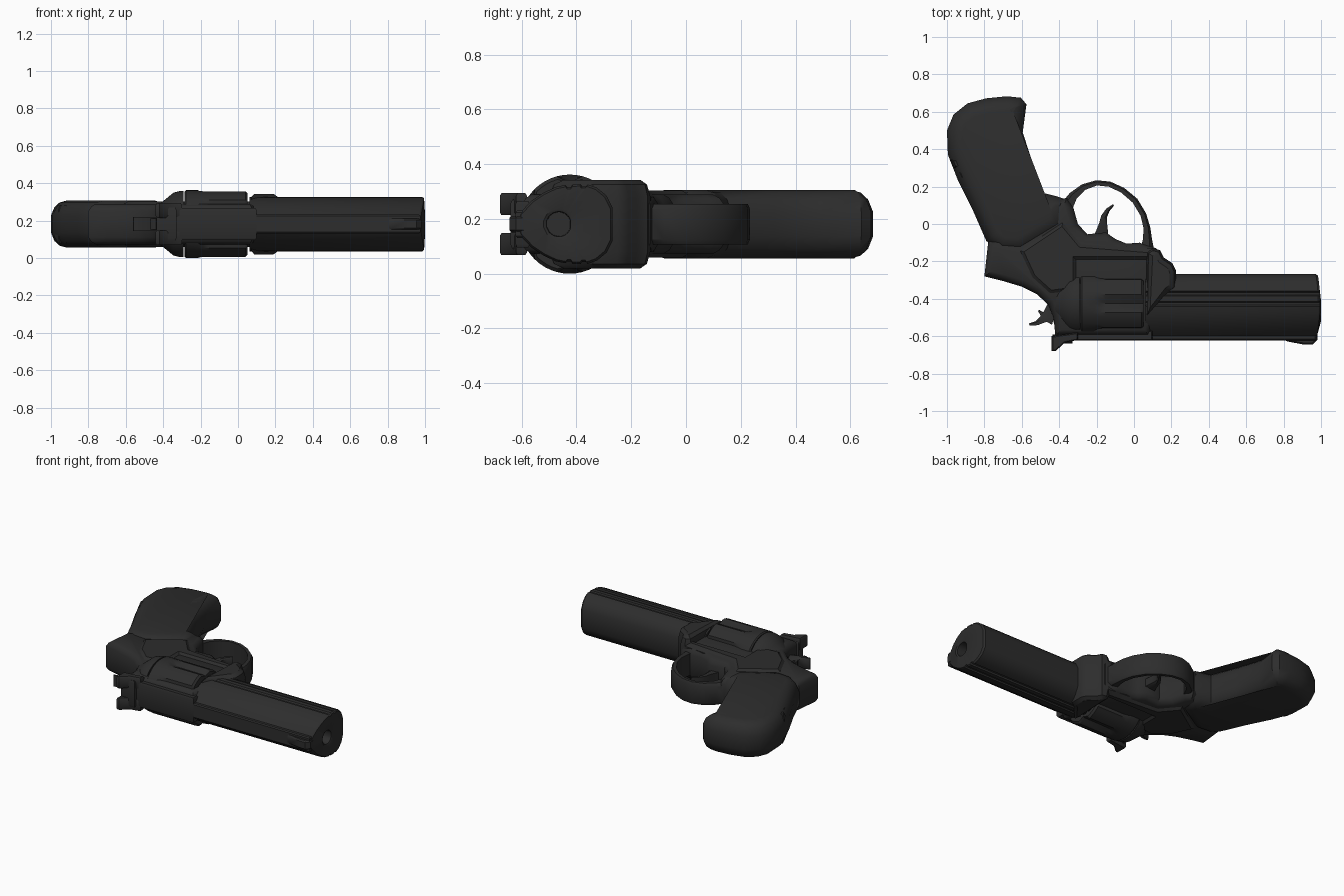
import bpy, bmesh, math
from mathutils import Vector

if "Cube" in bpy.data.objects:
    bpy.data.objects.remove(bpy.data.objects["Cube"])

CZ = 0.181          # mid plane of the model, which lies on its side
AX = -0.425         # y of the cylinder axis

def material(name, v):
    m = bpy.data.materials.new(name)
    m.diffuse_color = (v, v, v, 1)
    m.use_nodes = True
    m.node_tree.nodes["Principled BSDF"].inputs["Base Color"].default_value = m.diffuse_color
    return m

BLACK = material("gunmetal black", 0.026)

def loft(name, rings, angle=35, caps=True):
    """Skin a list of equal-length closed rings of 3D points."""
    bm = bmesh.new()
    vs = [[bm.verts.new(p) for p in r] for r in rings]
    n = len(vs[0])
    for a, b in zip(vs, vs[1:]):
        for i in range(n):
            j = (i + 1) % n
            bm.faces.new((a[i], a[j], b[j], b[i]))
    if caps:
        bm.faces.new(vs[0])
        bm.faces.new(vs[-1])
    bmesh.ops.recalc_face_normals(bm, faces=bm.faces)
    me = bpy.data.meshes.new(name)
    bm.to_mesh(me)
    bm.free()
    me.materials.append(BLACK)
    ob = bpy.data.objects.new(name, me)
    bpy.context.collection.objects.link(ob)
    bpy.ops.object.select_all(action='DESELECT')
    ob.select_set(True)
    bpy.context.view_layer.objects.active = ob
    bpy.ops.object.shade_smooth_by_angle(angle=math.radians(angle))
    return ob

def inset(pts, d):
    """Move a 2D outline inwards by d."""
    p = [Vector(q) for q in pts]
    n = len(p)
    area = sum(p[i].x * p[(i+1) % n].y - p[(i+1) % n].x * p[i].y for i in range(n))
    s = 1 if area > 0 else -1
    out = []
    for i in range(n):
        a = (p[i] - p[i-1]).normalized()
        b = (p[(i+1) % n] - p[i]).normalized()
        na, nb = Vector((-a.y, a.x)), Vector((-b.y, b.x))
        m = (na + nb).normalized()
        out.append(p[i] + m * s * d / max(0.6, m.dot(na)))
    return out

def plate(name, pts, layers, mid=CZ):
    """Outline in xy, rounded over in z; layers = (inset, half depth), middle first."""
    seq = [(d, -h) for d, h in reversed(layers)] + list(layers)
    return loft(name, [[(q.x, q.y, mid + h) for q in inset(pts, d)] for d, h in seq])

def ribbon(name, path, hw):
    """Rectangular bar along (x, y, half thickness) points."""
    rings = []
    for i, (x, y, t) in enumerate(path):
        a, b = path[max(i-1, 0)], path[min(i+1, len(path)-1)]
        d = Vector((b[0] - a[0], b[1] - a[1])).normalized()
        nx, ny = -d.y * t, d.x * t
        rings.append([(x + k*nx, y + k*ny, CZ + h) for k, h in
                      ((1, -hw*.75), (1, hw*.75), (.4, hw), (-1, hw), (-1, -hw), (.4, -hw))])
    return loft(name, rings)

def box(name, x0, x1, y0, y1, hw, mid=CZ):
    return plate(name, [(x0, y0), (x1, y0), (x1, y1), (x0, y1)],
                 [(0, hw * .85), (.006, hw)], mid)

# Grip
plate("grip", [(-.37, -.02), (-.36, .13), (-.42, .15), (-.48, .165), (-.54, .32),
               (-.595, .49), (-.575, .64), (-.605, .675), (-.68, .683), (-.79, .672),
               (-.89, .645), (-.965, .585), (-1, .5), (-.995, .37), (-.94, .23),
               (-.86, .07), (-.79, -.09), (-.72, -.15), (-.6, -.16)],
      [(0, .045), (.018, .09), (.045, .115), (.08, .125)])
# Ridges down the back of the grip
for i in range(5):
    x, y = -.955 + i * .034, .32 - i * .062
    plate("grip_ridge", [(x - .025, y + .022), (x + .06, y + .05), (x + .06, y - .02),
                         (x - .006, y - .022)], [(0, .07), (.012, .1)])

# Frame, with the tang behind the grip
plate("frame", [(-.8, -.28), (-.70, -.305), (-.6, -.335), (-.52, -.375), (-.46, -.43),
                (-.43, -.5), (-.42, -.6), (.08, -.6), (.2, -.3), (.12, -.13),
                (.03, -.1), (-.04, -.105), (-.1, -.08), (-.15, -.045), (-.25, -.055),
                (-.3, 0), (-.325, .09), (-.36, .14), (-.5, .1), (-.78, -.1)],
      [(0, .07), (.015, .095), (.035, .108)])
# Side plate swell, ahead of the grip
plate("frame_swell", [(-.62, -.14), (-.55, -.29), (-.45, -.38), (-.3, -.36), (-.3, -.2),
                      (.1, -.2), (.1, -.13), (-.28, -.1), (-.38, .02), (-.5, -.06)],
      [(0, .1), (.025, .122)])

# Top strap running to the muzzle
box("top_strap", -.42, .1, -.623, -.57, .085)
box("barrel_rib", .08, .975, -.622, -.56, .05)
plate("front_sight", [(.76, -.6), (.82, -.628), (.91, -.645), (.955, -.645), (.98, -.62),
                      (.98, -.58)], [(0, .022), (.008, .03)])
# Rear sight with two horns
for s in (-1, 1):
    plate("rear_sight", [(-.44, -.6), (-.44, -.68), (-.42, -.68), (-.37, -.635),
                         (-.3, -.62), (-.3, -.58)], [(0, .03), (.006, .04)], CZ + s * .073)
box("rear_sight_base", -.435, -.33, -.64, -.59, .09)

# Hammer
ribbon("hammer_spur", [(-.56, -.537, .006), (-.52, -.53, .012), (-.48, -.505, .022),
                       (-.43, -.46, .05), (-.38, -.44, .06)], .038)
ribbon("hammer_hook", [(-.51, -.462, .004), (-.48, -.495, .018), (-.43, -.51, .03)], .03)

def ring(x, r, n=48, flute=0.0, cy=AX):
    pts = []
    for i in range(n):
        a = 2 * math.pi * i / n
        f = max(0, math.cos(6 * a)) ** 1.5
        q = r - flute * f
        pts.append((x, cy + q * math.cos(a + math.pi / 6), CZ + q * math.sin(a + math.pi / 6)))
    return pts

# Fluted cylinder and recoil shield
R = .181
loft("cylinder", [ring(-.285, R - .006), ring(-.278, R), ring(-.215, R), ring(-.185, R, flute=.016),
                  ring(-.15, R, flute=.026), ring(.04, R, flute=.028),
                  ring(.052, R - .012, flute=.02)], 30)
loft("recoil_shield", [ring(-.43, .10), ring(-.385, .135), ring(-.345, .168), ring(-.31, .177),
                       ring(-.291, .177)])

# Yoke lump below the rear of the barrel
plate("yoke", [(.065, -.15), (.1, -.13), (.14, -.14), (.16, -.18), (.205, -.21), (.225, -.25),
               (.225, -.345), (.19, -.37), (.065, -.5)],
      [(0, .1), (.012, .145), (.035, .162)])

# Barrel with full underlug, shallow side grooves and a recessed bore
half = [(-.612, .035), (-.565, .085), (-.52, .115), (-.475, .136), (-.44, .143), (-.434, .136),
        (-.42, .136), (-.414, .145), (-.385, .146), (-.379, .138), (-.365, .138), (-.359, .145),
        (-.325, .133), (-.29, .104), (-.268, .06)]
outline = half + [(y, -w) for y, w in reversed(half)]
BY = -.465

def barrel_ring(x, k, dome=0.0):
    return [(x - dome * abs((y + .42) / .17) ** 2, -.435 + k * (y + .435), CZ + k * w)
            for y, w in outline]

def bore_ring(x, r):
    pts = []
    for y, w in outline:
        a = math.atan2(w, y - BY)
        pts.append((x, BY + r * math.cos(a), CZ + r * math.sin(a)))
    return pts

loft("barrel", [barrel_ring(.062, 1), barrel_ring(.985, 1, .016), barrel_ring(.995, .95, .014),
                bore_ring(1.0, .056), bore_ring(.995, .046), bore_ring(.93, .044)])

# Trigger guard and trigger
ribbon("trigger_guard", [(-.40, .02, .04), (-.362, .09, .034), (-.325, .15, .024), (-.27, .197, .017),
                         (-.2, .22, .014), (-.13, .213, .014), (-.06, .18, .015),
                         (.005, .125, .016), (.05, .05, .016), (.069, -.02, .018),
                         (.072, -.08, .024), (.07, -.15, .04)], .074)
ribbon("trigger", [(-.11, .102, .005), (-.14, .075, .011), (-.16, .04, .016),
                   (-.165, 0, .022), (-.175, -.07, .04)], .035)
